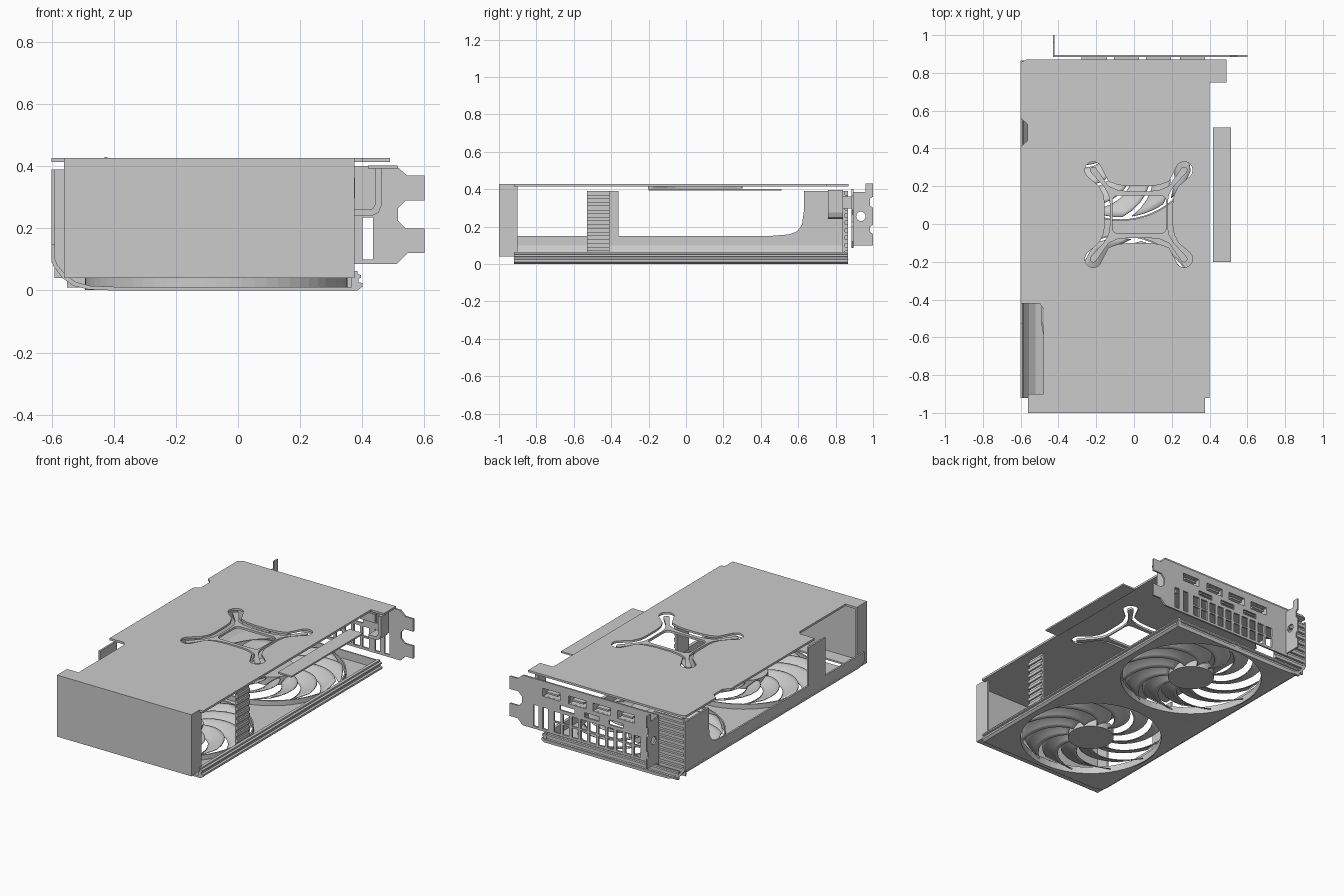
import bpy, bmesh
from math import sin, cos, pi


def new_object(name, bm):
    bmesh.ops.recalc_face_normals(bm, faces=bm.faces[:])
    me = bpy.data.meshes.new(name)
    bm.to_mesh(me)
    bm.free()
    ob = bpy.data.objects.new(name, me)
    bpy.context.collection.objects.link(ob)
    return ob


def add_prism(bm, pts, axis, a, b):
    place = {'x': lambda p, h: (h, p[0], p[1]),
             'y': lambda p, h: (p[0], h, p[1]),
             'z': lambda p, h: (p[0], p[1], h)}[axis]
    lo = [bm.verts.new(place(p, a)) for p in pts]
    hi = [bm.verts.new(place(p, b)) for p in pts]
    bm.faces.new(lo[::-1])
    bm.faces.new(hi)
    n = len(pts)
    for i in range(n):
        j = (i + 1) % n
        bm.faces.new((lo[i], lo[j], hi[j], hi[i]))


def prism(name, pts, axis, a, b):
    bm = bmesh.new()
    add_prism(bm, pts, axis, a, b)
    return new_object(name, bm)


def boxes(name, items):
    bm = bmesh.new()
    for x0, x1, y0, y1, z0, z1 in items:
        add_prism(bm, [(x0, y0), (x1, y0), (x1, y1), (x0, y1)], 'z', z0, z1)
    return new_object(name, bm)


def cut(ob, cutter):
    m = ob.modifiers.new("cut", 'BOOLEAN')
    m.operation, m.object, m.solver = 'DIFFERENCE', cutter, 'EXACT'
    cutter.hide_render = True
    cutter.hide_set(True)


def circle(cx, cy, r, n=64):
    return [(cx + r * cos(2 * pi * i / n), cy + r * sin(2 * pi * i / n)) for i in range(n)]


def rounded_rect(x0, x1, y0, y1, r, n=5):
    pts = []
    for k, (cx, cy) in enumerate([(x1 - r, y1 - r), (x0 + r, y1 - r), (x0 + r, y0 + r), (x1 - r, y0 + r)]):
        pts += [(cx + r * cos(pi / 2 * (k + i / n)), cy + r * sin(pi / 2 * (k + i / n))) for i in range(n + 1)]
    return pts


def cross_outline(inset):
    """Four-armed outline with round tips and concave sides."""
    r = 0.045 - inset
    quad = [(0.18 - inset, 0.06), (0.187 - inset, 0.105), (0.21 - inset * .9, 0.15)]
    quad += [(0.24 + r * cos(a), 0.235 + r * sin(a)) for a in [-pi / 4 + pi * i / 10 for i in range(11)]]
    quad += [(0.16, 0.175 - inset * .9), (0.11, 0.157 - inset), (0.05, 0.15 - inset)]
    pts = []
    for sx, sy in ((1, 1), (-1, 1), (-1, -1), (1, -1)):
        q = quad if sx * sy > 0 else quad[::-1]
        pts += [(0.025 + sx * x, 0.05 + sy * y) for x, y in q]
    return pts


FAN_X, FAN_Y, FAN_R = -0.07, (-0.48, 0.44), 0.415

# Backplate with edge notches, a rear tab and the cross-shaped opening
backplate = prism("backplate", [
    (-0.56, -1), (0.375, -1), (0.375, -0.92), (0.40, -0.92), (0.40, 0.75), (0.49, 0.75), (0.49, 0.87),
    (-0.57, 0.87), (-0.60, 0.855), (-0.60, 0.56), (-0.565, 0.53), (-0.565, 0.44), (-0.60, 0.41),
    (-0.60, -0.42), (-0.50, -0.42), (-0.48, -0.45), (-0.48, -0.90), (-0.56, -0.90)], 'z', 0.414, 0.427)
cut(backplate, prism("cross_cutter", cross_outline(0), 'z', 0.38, 0.45))

# Sunken cross brace with a window
brace = prism("cross_brace", cross_outline(0.027), 'z', 0.404, 0.418)
cut(brace, prism("window_cutter", rounded_rect(-0.115, 0.17, -0.05, 0.15, 0.03), 'z', 0.38, 0.45))

# Fan shroud: thin bottom plate curving up to the left side, stepped lip on the right
shroud = prism("shroud", [
    (-0.60, 0.10), (-0.595, 0.08), (-0.565, 0.04), (-0.53, 0.015), (-0.48, 0.003), (-0.40, 0), (0.385, 0),
    (0.40, 0.012), (0.40, 0.024), (0.388, 0.027), (0.388, 0.038), (0.396, 0.041), (0.396, 0.050),
    (0.384, 0.053), (0.384, 0.063), (0.365, 0.063), (0.365, 0.012), (-0.40, 0.012), (-0.475, 0.015),
    (-0.522, 0.027), (-0.555, 0.05), (-0.583, 0.085), (-0.588, 0.10)], 'y', -0.92, 0.865)
bm = bmesh.new()
for y in FAN_Y:
    add_prism(bm, circle(FAN_X, y, FAN_R), 'z', -0.1, 0.2)
cut(shroud, new_object("fan_hole_cutter", bm))

# Stepped lip along the rear edge
prism("rear_lip", [(0.850, 0.01), (0.865, 0.01), (0.868, 0.024), (0.860, 0.027), (0.860, 0.038),
                   (0.866, 0.041), (0.866, 0.05), (0.858, 0.053), (0.858, 0.063), (0.850, 0.063)],
      'x', -0.55, 0.385)

# Left side wall with two windows and a post
prism("left_wall", [
    (-0.92, 0.09), (0.865, 0.09), (0.865, 0.39), (0.63, 0.39), (0.63, 0.28), (0.62, 0.21), (0.595, 0.175),
    (0.55, 0.158), (0.45, 0.15), (-0.36, 0.15), (-0.36, 0.39), (-0.53, 0.39), (-0.53, 0.15),
    (-0.92, 0.15)], 'x', -0.60, -0.589)

# End cap: front plate, side returns and floor
boxes("end_cap", [(-0.56, 0.375, -1, -0.988, 0.04, 0.414),
                  (-0.56, -0.548, -0.988, -0.90, 0.04, 0.414),
                  (0.363, 0.375, -0.988, -0.90, 0.04, 0.414),
                  (-0.548, 0.363, -0.988, -0.90, 0.04, 0.05)])

# Ribbed post on the open right side
boxes("right_post", [(0.350, 0.362, -0.53, -0.41, 0.06, 0.39)] +
      [(0.362, 0.372, -0.53, -0.41, 0.07 + i * 0.04, 0.09 + i * 0.04) for i in range(8)])

# Ribbed rear corner wall
boxes("rear_corner", [(-0.59, -0.37, 0.838, 0.85, 0.04, 0.39)] +
      [(-0.59, -0.37, 0.85, 0.865, 0.07 + i * 0.04, 0.09 + i * 0.04) for i in range(8)])

# Fans: rim, hub and swept blades
BLADES, NR, NU = 11, 9, 5
for k, cy in enumerate(FAN_Y):
    bm = bmesh.new()
    rings = []
    for r, z in ((FAN_R, 0.001), (FAN_R, 0.043), (FAN_R + 0.008, 0.043), (FAN_R + 0.008, 0.001)):
        rings.append([bm.verts.new((x, y, z)) for x, y in circle(FAN_X, cy, r)])
    for a in range(4):
        A, B = rings[a], rings[(a + 1) % 4]
        for i in range(64):
            j = (i + 1) % 64
            bm.faces.new((A[i], A[j], B[j], B[i]))
    new_object(f"fan_rim_{k + 1}", bm)

    prism(f"fan_hub_{k + 1}", circle(FAN_X, cy, 0.135, 48), 'z', 0.006, 0.058)

    bm = bmesh.new()
    for b in range(BLADES):
        grid = []
        for i in range(NR + 1):
            t = i / NR
            r = 0.128 + 0.275 * t
            row = []
            for j in range(NU + 1):
                u = j / NU
                a = 2 * pi * b / BLADES - 0.85 * t ** 1.5 + u * (0.52 - 0.08 * t)
                z = 0.014 + 0.038 * u + 0.006 * sin(pi * u)
                row.append(bm.verts.new((FAN_X + r * cos(a), cy + r * sin(a), z)))
            grid.append(row)
        for i in range(NR):
            for j in range(NU):
                bm.faces.new((grid[i][j], grid[i + 1][j], grid[i + 1][j + 1], grid[i][j + 1]))
    blades = new_object(f"fan_blades_{k + 1}", bm)
    for p in blades.data.polygons:
        p.use_smooth = True
    s = blades.modifiers.new("thickness", 'SOLIDIFY')
    s.thickness, s.offset = 0.006, 0

# Edge connector strip
boxes("edge_connector", [(0.418, 0.513, -0.20, 0.51, 0.392, 0.402)])

# Rear bracket plate with two prongs, port openings and vent slots
bracket = prism("rear_bracket", [
    (-0.43, 0.085), (0.51, 0.085), (0.545, 0.12), (0.60, 0.12), (0.60, 0.20), (0.54, 0.20), (0.515, 0.225),
    (0.515, 0.265), (0.54, 0.29), (0.60, 0.29), (0.60, 0.37), (0.545, 0.37), (0.51, 0.40), (-0.43, 0.40)],
    'y', 0.885, 0.896)
PORTS = (0.31, 0.13, -0.04, -0.21)
holes = [(x - 0.06, x + 0.06, 0.8, 1, 0.305, 0.355) for x in PORTS]
holes += [(x - 0.05, x + 0.05, 0.8, 1, 0.25, 0.28) for x in (0.20, 0.03, -0.14)]
for i in range(10):
    x = 0.27 - i * 0.062
    holes += [(x - 0.022, x + 0.022, 0.8, 1, z, z + 0.06) for z in (0.10, 0.17)]
holes += [(x, x + 0.035, 0.8, 1, 0.10, 0.235) for x in (0.335, 0.40)]
cut(bracket, boxes("bracket_cutter", holes))

# Video ports: hollow shells with an inner tongue
shells = []
for x in PORTS:
    shells += [(x - 0.067, x + 0.067, 0.84, 0.884, 0.355, 0.362), (x - 0.067, x + 0.067, 0.84, 0.884, 0.298, 0.305),
               (x - 0.067, x - 0.06, 0.84, 0.884, 0.305, 0.355), (x + 0.06, x + 0.067, 0.84, 0.884, 0.305, 0.355),
               (x - 0.06, x + 0.06, 0.835, 0.84, 0.305, 0.355), (x - 0.04, x + 0.04, 0.84, 0.89, 0.325, 0.336)]
boxes("video_ports", shells)

# Folded bracket flange with screw hole
flange = prism("bracket_flange", [
    (0.885, 0.10), (1.0, 0.10), (1.0, 0.16), (0.985, 0.17), (0.985, 0.20), (1.0, 0.21), (1.0, 0.30),
    (0.985, 0.31), (0.985, 0.35), (1.0, 0.36), (1.0, 0.43), (0.96, 0.43), (0.96, 0.385), (0.885, 0.385)],
    'x', -0.43, -0.42)
cut(flange, prism("screw_hole_cutter", circle(0.935, 0.255, 0.025, 24), 'x', -0.5, -0.4))

# Curved support clip under the rear tab
prism("support_clip", [
    (0.375, 0.24), (0.43, 0.24), (0.452, 0.25), (0.462, 0.275), (0.462, 0.395), (0.442, 0.395),
    (0.442, 0.28), (0.436, 0.266), (0.425, 0.26), (0.375, 0.26)], 'y', 0.76, 0.84)
